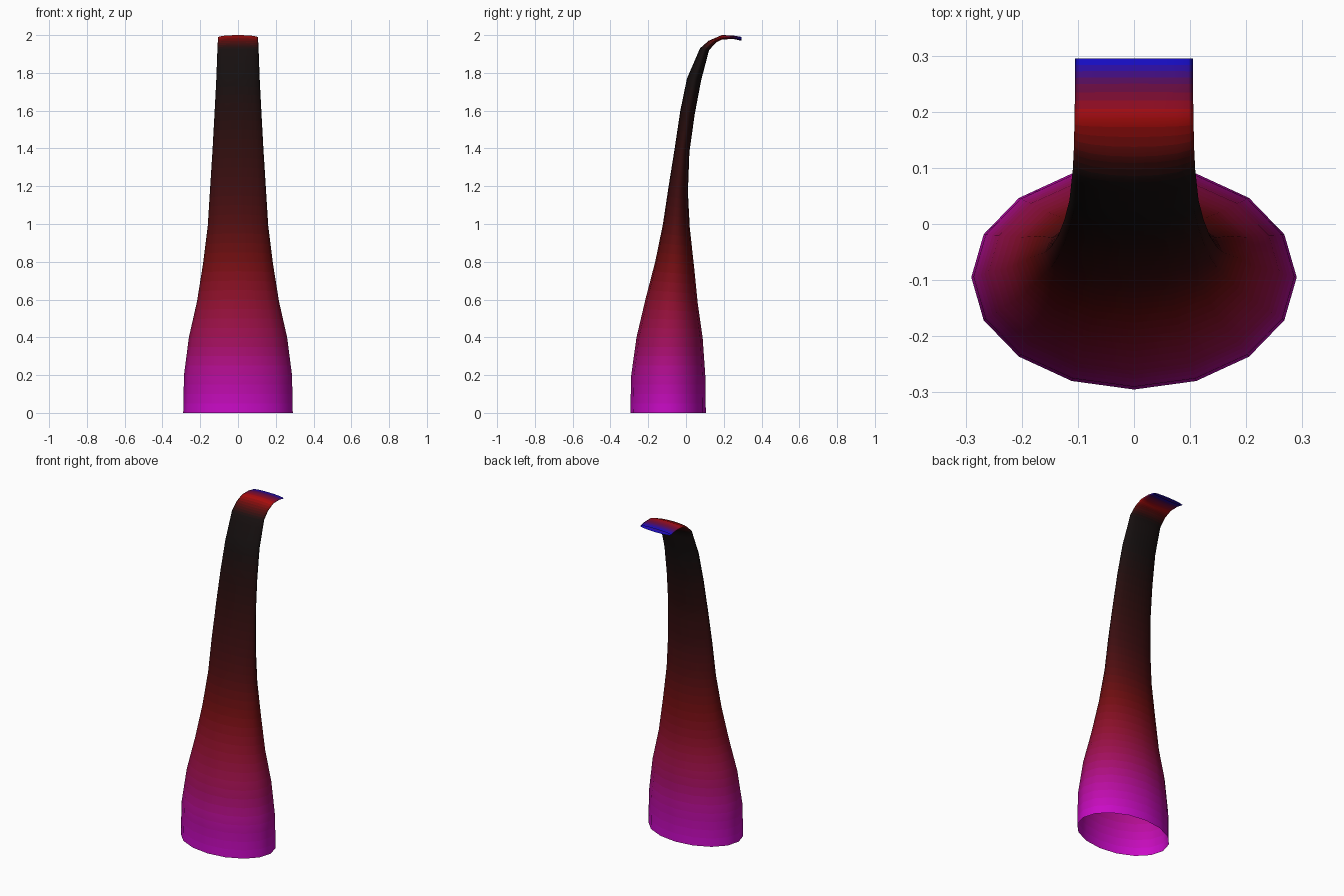
import bpy, bmesh, math
from mathutils import Vector

if "Cube" in bpy.data.objects:
    bpy.data.objects.remove(bpy.data.objects["Cube"])

SIDES = 16   # facets around the tube
STEPS = 4    # colour bands between two sections

# Sections: half width, front point (y, z), back point (y, z)
sections = [
    (.290, -.295, 0, .105, 0),
    (.286, -.290, .2, .102, .2),
    (.260, -.262, .4, .088, .4),
    (.217, -.215, .6, .062, .58),
    (.185, -.163, .8, .042, .78),
    (.160, -.122, 1.0, .020, .98),
    (.148, -.092, 1.2, .010, 1.17),
    (.135, -.060, 1.4, .018, 1.38),
    (.124, -.030, 1.6, .046, 1.58),
    (.115, .005, 1.77, .080, 1.76),
    (.109, .074, 1.93, .122, 1.92),
    (.107, .120, 1.97, .158, 1.96),
    (.106, .190, 2.0, .190, 1.976),
    (.105, .250, 1.998, .248, 1.980),
    (.105, .295, 1.990, .295, 1.970),
]
# Colour at each section, as seen on screen
colours = [
    (.80, .04, .80), (.71, .05, .60), (.62, .06, .33), (.55, .06, .17),
    (.44, .05, .06), (.31, .05, .06), (.23, .05, .06), (.18, .05, .05),
    (.13, .05, .05), (.08, .06, .06), (.09, .06, .06), (.35, .05, .05),
    (.72, .05, .05), (.38, .05, .30), (.05, .05, .85),
]


def mix(a, b, t):
    return [p + (q - p) * t for p, q in zip(a, b)]


def linear(c):
    return [((v + .055) / 1.055) ** 2.4 if v > .04 else v / 12.92 for v in c]


def add_ring(bm, section):
    w, fy, fz, by, bz = section
    front, back = Vector((0, fy, fz)), Vector((0, by, bz))
    mid, half = (front + back) / 2, (back - front) / 2
    ring = []
    for i in range(SIDES):
        a = math.tau * i / SIDES
        ring.append(bm.verts.new(mid + half * math.sin(a) + Vector((w * math.cos(a), 0, 0))))
    return ring


# Hooked horn: open tube lofted through the sections
mesh = bpy.data.meshes.new("hooked_horn")
horn = bpy.data.objects.new("hooked_horn", mesh)
bpy.context.collection.objects.link(horn)
bm = bmesh.new()
previous = add_ring(bm, sections[0])
band = 0
for k in range(len(sections) - 1):
    for s in range(STEPS):
        ring = add_ring(bm, mix(sections[k], sections[k + 1], (s + 1) / STEPS))
        mat = bpy.data.materials.new(f"gradient_{band}")
        mat.diffuse_color = (*linear(mix(colours[k], colours[k + 1], (s + .5) / STEPS)), 1)
        mat.use_nodes = True
        mat.node_tree.nodes["Principled BSDF"].inputs["Base Color"].default_value = mat.diffuse_color
        mesh.materials.append(mat)
        for i in range(SIDES):
            j = (i + 1) % SIDES
            face = bm.faces.new((previous[i], previous[j], ring[j], ring[i]))
            face.material_index = band
            face.smooth = True
        previous = ring
        band += 1
bm.to_mesh(mesh)
bm.free()
